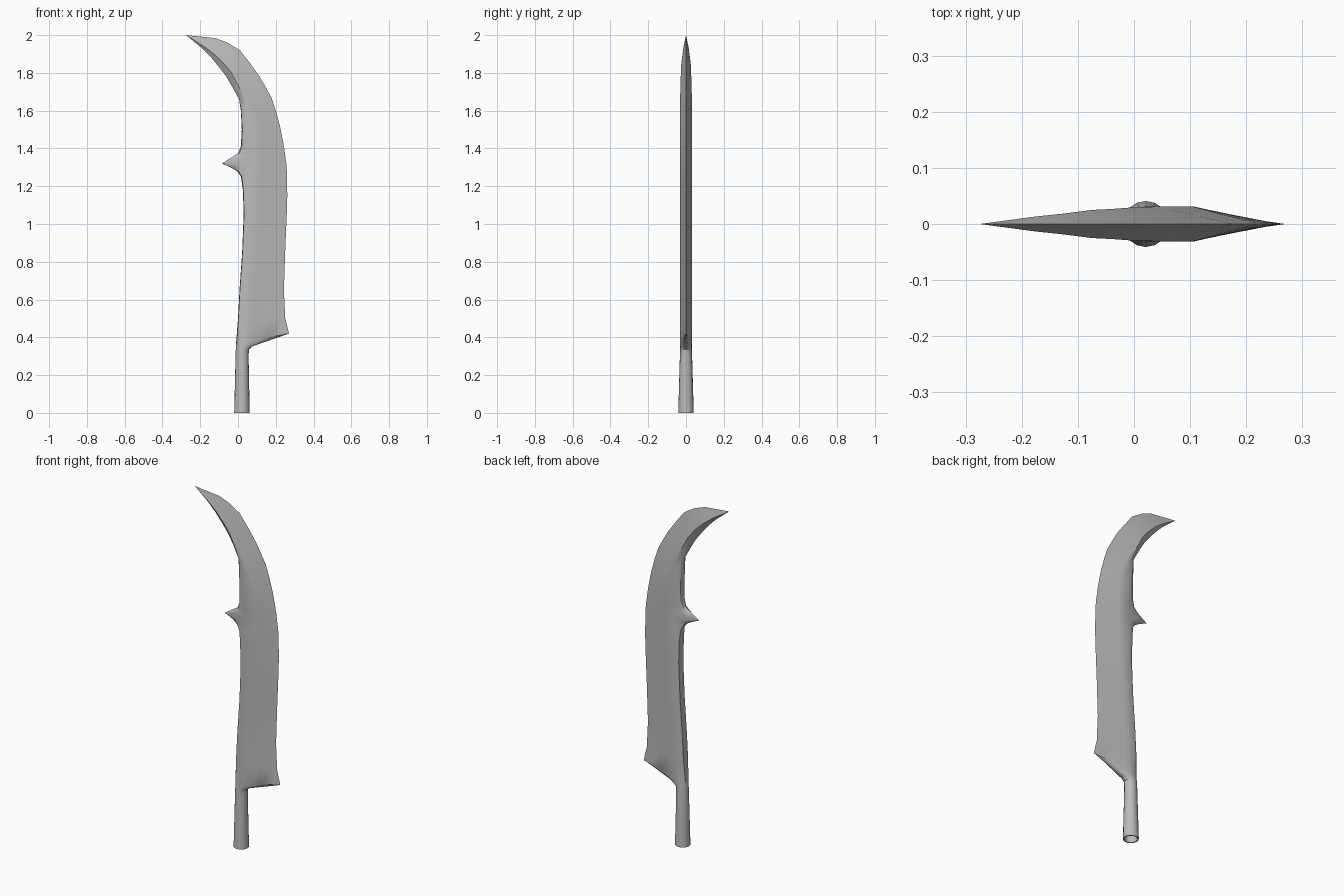
import bpy, bmesh
from math import sin, cos, pi, radians

cube = bpy.data.objects.get("Cube")
if cube:
    bpy.data.objects.remove(cube, do_unlink=True)

steel = bpy.data.materials.new("grey steel")
steel.use_nodes = True
GREY = (0.5, 0.5, 0.5, 1)
steel.diffuse_color = GREY
steel.node_tree.nodes["Principled BSDF"].inputs["Base Color"].default_value = GREY


def ramp(z, pts):
    """Piecewise linear value at height z."""
    for (z0, v0), (z1, v1) in zip(pts, pts[1:]):
        if z <= z1:
            return v0 + (v1 - v0) * max(0, z - z0) / (z1 - z0)
    return pts[-1][1]


# Outline: back x, back z, cutting edge x, cutting edge z
OUTLINE = [
    (-.02, 0, .062, 0), (-.013, .3, .056, .3), (-.012, .33, .058, .335),
    (-.011, .35, .075, .352), (-.01, .37, .27, .42),          # socket and heel
    (0, .5, .25, .5), (.008, .65, .243, .65), (.022, .85, .25, .86),
    (.03, 1.05, .258, 1.05), (.026, 1.18, .261, 1.15),
    (.016, 1.25, .26, 1.21), (-.005, 1.28, .259, 1.25),       # back spike
    (-.04, 1.3, .258, 1.29), (-.085, 1.32, .256, 1.32),
    (-.035, 1.352, .25, 1.36), (0, 1.375, .245, 1.4),
    (.015, 1.41, .238, 1.44), (.02, 1.5, .222, 1.52),
    (.015, 1.6, .2, 1.6), (.006, 1.66, .177, 1.67),           # hook
    (-.035, 1.735, .115, 1.78), (-.065, 1.785, .065, 1.85),
    (-.1, 1.83, .01, 1.92), (-.145, 1.885, -.055, 1.96),
    (-.19, 1.93, -.12, 1.984), (-.275, 2, -.275, 2),
]
# Ridge position, half thickness and back squareness by height
RIDGE = [(0, .021), (.33, .023), (.35, .028), (.37, .05), (.65, .065), (1.05, .092),
         (1.4, .108), (1.5, .105), (1.6, .07), (1.66, .04), (1.735, -.005),
         (1.785, -.035), (1.83, -.075), (1.885, -.127), (1.93, -.178), (2, -.275)]
THICK = [(0, .041), (.35, .031), (1.7, .031), (1.83, .025), (1.93, .013), (2, 0)]
SQUARE = [(0, 2), (.35, 2), (.5, 5), (1.18, 5), (1.25, 3), (1.3, 1.4), (1.32, 1.3),
          (1.352, 1.4), (1.41, 3), (1.5, 4), (1.6, 3), (1.68, 1)]
SEG = 16


def section(bx, bz, ex, ez, scale=1):
    """Closed section: squared back half, round or wedge-shaped front half."""
    rx, h = ramp(bz, RIDGE), ramp(bz, THICK) * scale
    pts = []
    for i in range(SEG):
        c, s = cos(2 * pi * i / SEG), sin(2 * pi * i / SEG)
        p = ramp(bz, SQUARE) if c < 0 else (2 if bz < .36 else 1)
        u = abs(c) ** (2 / p) if abs(c) > 1e-6 else 0
        v = abs(s) ** (2 / p) if abs(s) > 1e-6 else 0
        x = rx + u * ((ex if c > 0 else bx) - rx)
        f = (x - bx) / (ex - bx) if ex != bx else 0
        pts.append((x, h * v * (1 if s > 0 else -1), bz + f * (ez - bz)))
    return pts


# Blade with hollow socket: inner wall first, then the outside up to the tip
sections = [section(-.006, .3, .049, .3, .8), section(-.013, 0, .055, 0, .83)]
sections += [section(*o) for o in OUTLINE]
bm = bmesh.new()
rings = [[bm.verts.new(p) for p in s] for s in sections]
for a, b in zip(rings, rings[1:]):
    for i in range(SEG):
        j = (i + 1) % SEG
        bm.faces.new((a[i], a[j], b[j], b[i]))
bm.faces.new(rings[0][::-1])
bmesh.ops.remove_doubles(bm, verts=bm.verts, dist=1e-5)
bmesh.ops.recalc_face_normals(bm, faces=bm.faces)
mesh = bpy.data.meshes.new("polearm_blade")
bm.to_mesh(mesh)
bm.free()
mesh.materials.append(steel)
blade = bpy.data.objects.new("polearm_blade", mesh)
bpy.context.collection.objects.link(blade)

bpy.ops.object.select_all(action='DESELECT')
blade.select_set(True)
bpy.context.view_layer.objects.active = blade
bpy.ops.object.shade_smooth_by_angle(angle=radians(30))
